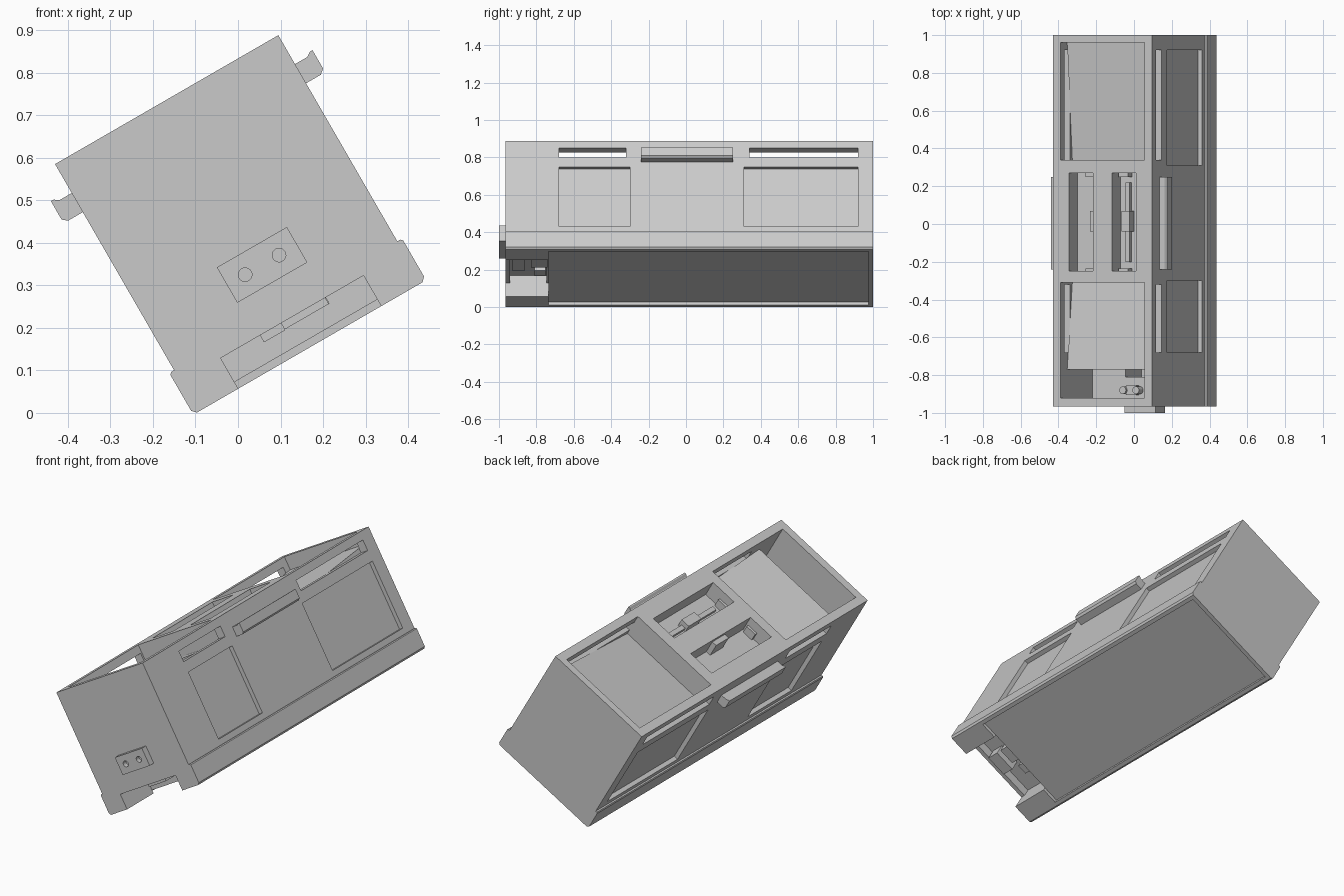
import bpy, bmesh, math
from mathutils import Matrix, Vector

default = bpy.data.objects.get("Cube")
if default:
    bpy.data.objects.remove(default, do_unlink=True)

grey = bpy.data.materials.new("plain_grey")
grey.use_nodes = True
GREY = (0.59, 0.59, 0.59, 1)
grey.diffuse_color = GREY
grey.node_tree.nodes["Principled BSDF"].inputs["Base Color"].default_value = GREY

# the whole case leans over about its long axis
LEAN = Matrix.Translation((0.1686, 0, 0.1539)) @ Matrix.Rotation(math.radians(-30), 4, 'Y')


def finish(name, bm):
    bmesh.ops.recalc_face_normals(bm, faces=bm.faces[:])
    mesh = bpy.data.meshes.new(name)
    bm.to_mesh(mesh)
    bm.free()
    mesh.materials.append(grey)
    ob = bpy.data.objects.new(name, mesh)
    bpy.context.collection.objects.link(ob)
    ob.matrix_world = LEAN
    return ob


def extrude(name, outline, step):
    bm = bmesh.new()
    face = bm.faces.new([bm.verts.new(p) for p in outline])
    new = bmesh.ops.extrude_face_region(bm, geom=[face])["geom"]
    bmesh.ops.translate(bm, vec=step, verts=[g for g in new if isinstance(g, bmesh.types.BMVert)])
    return finish(name, bm)


def along(name, profile, y0, y1):
    return extrude(name, [(x, y0, z) for x, z in profile], (0, y1 - y0, 0))


def across(name, profile, x0, x1):
    return extrude(name, [(x0, y, z) for y, z in profile], (x1 - x0, 0, 0))


def box(name, x, y, z):
    return along(name, [(x[0], z[0]), (x[1], z[0]), (x[1], z[1]), (x[0], z[1])], *y)


def rod(name, center, radius, length, axis, sides=20):
    bm = bmesh.new()
    turn = Matrix.Rotation(math.pi / 2, 4, 'X') if axis == 'Y' else Matrix()
    bmesh.ops.create_cone(bm, cap_ends=True, segments=sides, radius1=radius, radius2=radius,
                          depth=length, matrix=Matrix.Translation(center) @ turn)
    return finish(name, bm)


def cut(target, cutter):
    mod = target.modifiers.new("cut", 'BOOLEAN')
    mod.operation = 'DIFFERENCE'
    mod.solver = 'EXACT'
    mod.object = cutter
    bpy.context.view_layer.objects.active = target
    bpy.ops.object.modifier_apply(modifier=mod.name)
    bpy.data.objects.remove(cutter, do_unlink=True)


def span(side, a, b):
    return sorted((side * a, side * b))


# case with a wider base flange
TOP = 0.6725
half = [(0.306, 0), (0.316, 0.01), (0.316, 0.108), (0.311, 0.113), (0.303, 0.113), (0.303, TOP)]
case = along("case", half + [(-x, z) for x, z in reversed(half)], -0.965, 1)

# top bays whose floors slope down towards the middle, and a deep well at the front
for name, outer, inner in (("back_bay", 0.96, 0.34), ("front_bay", -0.775, -0.31)):
    cut(case, across(name, [(outer, 0.8), (outer, 0.6), (inner, 0.545), (inner, 0.8)], -0.257, 0.257))
cut(case, box("front_well", (-0.257, 0.257), (-0.92, -0.77), (0.33, 0.8)))
cut(case, box("cable_opening", (-0.056, 0.06), (-0.81, -0.771), (0.16, 0.4)))

# side slots and recessed side panels
for side in (-1, 1):
    for y in ((-0.68, -0.32), (0.34, 0.92)):
        cut(case, box("slot", span(side, 0.2565, 0.4), y, (0.571, 0.629)))
    for y in ((-0.68, -0.30), (0.31, 0.92)):
        cut(case, box("panel", span(side, 0.28, 0.4), y, (0.144, 0.513)))

# latch pockets in the middle of the top
for side in (-1, 1):
    cut(case, box("pocket", span(side, 0.058, 0.205), (-0.25, 0.27), (0.582, 0.8)))

# underside recess, connector notch and the cavity above it
cut(case, box("base_recess", (-0.285, 0.285), (-0.735, 0.975), (-0.1, 0.018)))
cut(case, box("notch", (-0.194, 0.194), (-1.1, -0.735), (-0.1, 0.083)))
cut(case, box("notch_cavity", (-0.194, 0.194), (-0.94, -0.745), (0.05, 0.13)))

# handles along both sides
grip = [(0.3, 0.542), (0.343, 0.542), (0.355, 0.552), (0.355, 0.602),
        (0.348, 0.602), (0.336, 0.594), (0.3, 0.594)]
for side, label in ((1, "left"), (-1, "right")):
    along(label + "_handle", [(side * x, z) for x, z in grip], -0.24, 0.25)

# front socket plate with two holes
socket = box("front_socket", (-0.095, 0.095), (-1, -0.96), (0.176, 0.272))
for side in (-1, 1):
    cut(socket, rod("hole", (side * 0.046, -1, 0.224), 0.016, 0.05, 'Y'))

# latch parts inside the pockets
for side, label in ((-1, "right"), (1, "left")):
    for end, y in (("front", (-0.251, -0.235)), ("back", (0.25, 0.271))):
        box(f"{label}_{end}_latch_lip", span(side, 0.07, 0.13), y, (0.575, 0.625))
box("right_latch_knob", (-0.085, -0.057), (-0.04, 0.07), (0.575, 0.655))
box("left_latch_bar", (0.1, 0.125), (-0.2, 0.22), (0.575, 0.6))
box("left_latch_knob", (0.09, 0.14), (-0.04, 0.07), (0.575, 0.625))

# two-post terminal in the front well
box("terminal_bridge", (-0.035, 0.025), (-0.905, -0.855), (0.325, 0.36))
for side, label in ((-1, "right"), (1, "left")):
    rod(label + "_terminal_post", (side * 0.04 - 0.008, -0.88, 0.35), 0.02, 0.05, 'Z', 16)

# connector pieces in the notch under the front
box("connector_housing", (-0.03, 0.09), (-0.93, -0.86), (0.066, 0.135))
box("connector_plug", (0.0, 0.092), (-0.83, -0.74), (0.066, 0.135))
box("connector_clip", (-0.087, -0.03), (-0.81, -0.75), (0.064, 0.135))
